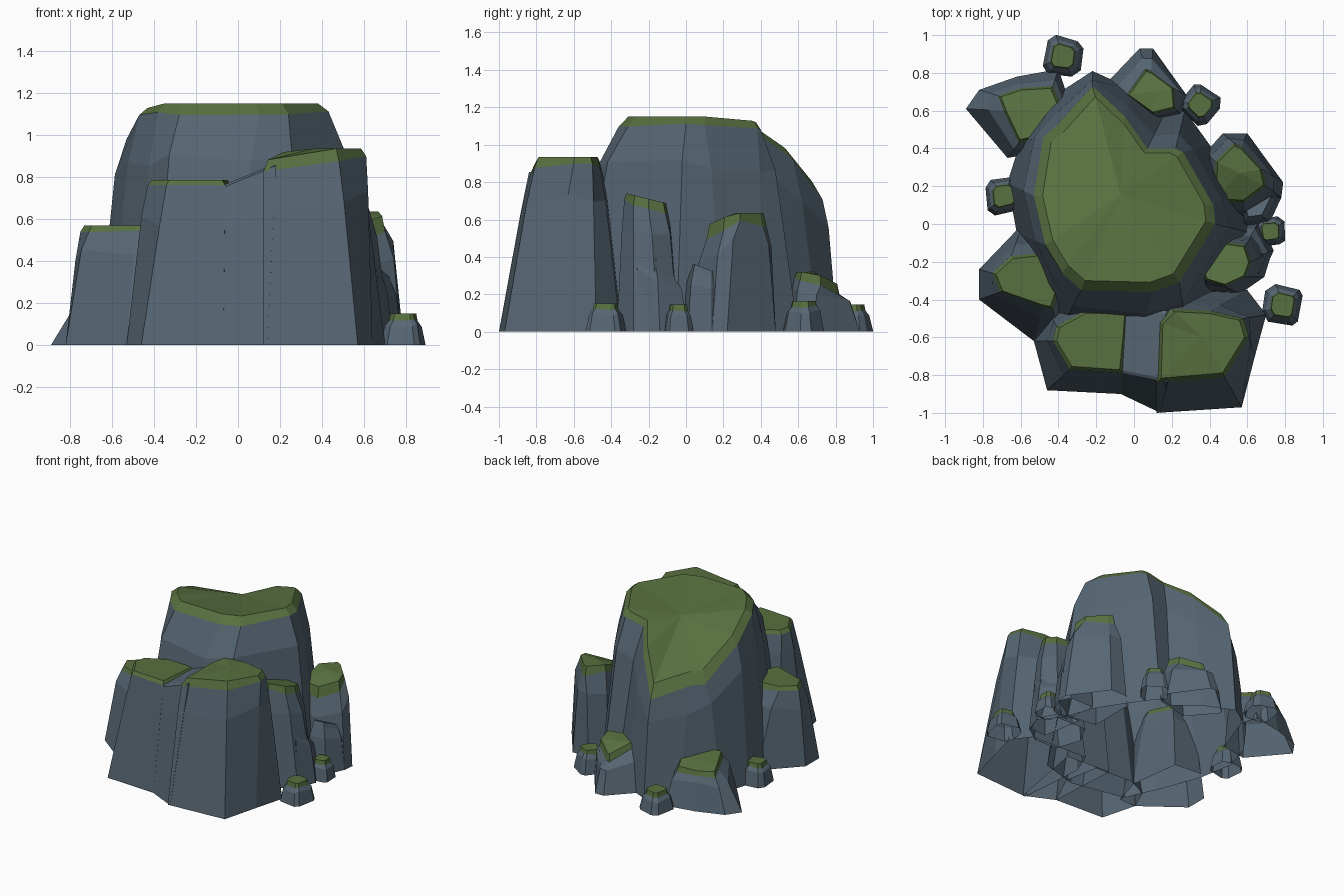
import bpy
import bmesh
import math
import random
from mathutils import Vector

random.seed(4)

default_cube = bpy.data.objects.get("Cube")
if default_cube:
    bpy.data.objects.remove(default_cube, do_unlink=True)


def make_material(name, colour):
    material = bpy.data.materials.new(name)
    material.use_nodes = True
    material.diffuse_color = (*colour, 1)
    shader = material.node_tree.nodes["Principled BSDF"]
    shader.inputs["Base Color"].default_value = (*colour, 1)
    shader.inputs["Roughness"].default_value = 0.9
    return material


STONE = make_material("slate stone", (0.093, 0.132, 0.17))
MOSS = make_material("moss green", (0.095, 0.16, 0.05))


def build_rock(name, corners, height, bulge=0.5, drop=0.045, mossy=True, dip=0):
    """Loft a faceted rock, open underneath; each corner is
    (base x, base y, moss x, moss y) in hundredths.
    height(x, y) gives the surface of the top, dip lowers its middle."""
    bases = [Vector(corner[:2]) / 100 for corner in corners]
    rims = [Vector(corner[2:]) / 100 for corner in corners]
    centre = sum(rims, Vector((0, 0))) / len(rims)
    mesh = bmesh.new()

    def ring(points, heights):
        return [mesh.verts.new((p.x, p.y, z)) for p, z in zip(points, heights)]

    rim_heights = [height(*p) - drop * random.uniform(0.7, 1.3) for p in rims]
    rings = [ring(bases, [0] * len(bases))]

    # Stone waist between the ground and the moss edge
    waist = [rim.lerp(base, bulge * random.uniform(0.92, 1.08))
             for rim, base in zip(rims, bases)]
    rings.append(ring(waist, [z * random.uniform(0.74, 0.84) for z in rim_heights]))
    rings.append(ring(rims, rim_heights))

    # Bevelled edge of the cap
    inset = [centre.lerp(p, 0.9) for p in rims]
    rings.append(ring(inset, [height(*p) for p in inset]))

    for level, (low, high) in enumerate(zip(rings, rings[1:])):
        for i in range(len(low)):
            j = (i + 1) % len(low)
            face = mesh.faces.new((low[i], low[j], high[j], high[i]))
            face.material_index = int(mossy and level > 1)

    # Crown facets meeting in the middle
    peak = mesh.verts.new((centre.x, centre.y, height(*centre) - dip))
    edge = rings[-1]
    for a, b in zip(edge, edge[1:] + edge[:1]):
        mesh.faces.new((a, b, peak)).material_index = int(mossy)

    bmesh.ops.recalc_face_normals(mesh, faces=mesh.faces)
    data = bpy.data.meshes.new(name)
    mesh.to_mesh(data)
    mesh.free()
    data.materials.append(STONE)
    data.materials.append(MOSS)
    rock = bpy.data.objects.new(name, data)
    bpy.context.scene.collection.objects.link(rock)


def build_pebble(name, x, y, radius, top, turn):
    """Small chamfered rock with a mossy tip; x, y and radius in hundredths."""
    corners = []
    for i in range(4):
        for chamfer in (-0.22, 0.22):
            angle = turn + math.tau * i / 4 + chamfer + random.uniform(-0.1, 0.1)
            reach = radius * random.uniform(0.93, 1.05)
            c, s = reach * math.cos(angle), reach * math.sin(angle)
            corners.append((x + c, y + s, x + c * 0.63, y + s * 0.63))
    build_rock(name, corners, lambda px, py: top, drop=0.03)


def main_cap(x, y):
    """Level at the front, curving down towards the back left."""
    return 1.15 - 0.65 * max(0, 0.9 * y - 0.6 * x) ** 2


# Tall central boulder
build_rock("main_boulder", [
    (-22, 81, -22, 73), (-42, 68, -41, 52), (-60, 44, -48, 46),
    (-67, 22, -53, 15), (-62, -5, -47, -11), (-50, -36, -38, -26),
    (-40, -58, -28, -35), (0, -66, 10, -36), (28, -58, 24, -31),
    (63, -5, 43, 0), (54, 20, 42, 10), (40, 42, 26, 38),
    (27, 60, 22, 40), (16, 58, 7, 40), (0, 71, -5, 57),
], main_cap, bulge=0.38, dip=0.05)

# Front pair and the bare stone saddle joining them
build_rock("front_right_boulder", [
    (12, -100, 12, -84), (57, -97, 48, -81), (64, -70, 61, -60),
    (70, -48, 58, -50), (60, -35, 40, -46), (15, -33, 20, -45),
    (8, -50, 13, -52),
], lambda x, y: min(0.935, 0.81 + 0.5 * x), bulge=0.28, drop=0.05)

build_rock("front_left_boulder", [
    (-46, -88, -34, -77), (-7, -90, -6, -79), (5, -65, -4, -60),
    (0, -40, -3, -46), (-30, -38, -26, -46), (-46, -46, -41, -54),
    (-53, -62, -43, -62),
], lambda x, y: 0.785, bulge=0.28, drop=0.03)

build_rock("front_saddle", [
    (-7, -90, -7, -79), (14, -100, 18, -84), (25, -40, 18, -46),
    (-10, -38, -6, -44),
], lambda x, y: 0.79 + 0.4 * x, bulge=0.28, drop=0.01, mossy=False)

# Boulders around the sides and back
build_rock("outer_left_boulder", [
    (-82, -40, -71, -36), (-82, -24, -75, -26), (-59, 0, -65, -17),
    (-38, -2, -47, -15), (-33, -40, -39, -33), (-40, -62, -43, -45),
    (-53, -62, -48, -44),
], lambda x, y: 0.57, bulge=0.35, drop=0.035)

build_rock("back_left_boulder", [
    (-89, 61, -69, 60), (-82, 71, -72, 68), (-62, 78, -60, 72),
    (-40, 82, -43, 73), (-36, 70, -39, 64), (-48, 38, -46, 46),
    (-67, 35, -61, 43),
], lambda x, y: 0.32 - 0.25 * max(0, y - 0.5), bulge=0.4, drop=0.04)

build_rock("back_boulder", [
    (3, 93, 6, 82), (10, 93, 9, 81), (28, 68, 21, 72),
    (25, 58, 22, 61), (0, 52, 10, 58), (-17, 72, -4, 68),
], lambda x, y: 0.32 - 0.5 * max(0, y - 0.68))

build_rock("right_back_boulder", [
    (47, 48, 53, 43), (60, 48, 57, 41), (79, 22, 68, 29),
    (78, 14, 70, 20), (60, 2, 58, 11), (38, 5, 42, 12),
    (38, 38, 43, 33),
], lambda x, y: min(0.635, 0.51 + 0.5 * y), drop=0.055)

build_rock("right_front_boulder", [
    (38, -36, 38, -30), (56, -37, 48, -33), (69, -28, 59, -28),
    (73, -15, 62, -20), (64, -4, 59, -11), (40, -4, 45, -9),
    (32, -18, 33, -22),
], lambda x, y: 0.66 - 0.25 * y, bulge=0.35)

# Low bare ledges at the foot of the right side
build_rock("right_ledge", [
    (58, -2, 60, 3), (72, 1, 68, 4), (78, 14, 73, 14),
    (74, 22, 70, 20), (55, 22, 55, 20),
], lambda x, y: 0.38 - 0.4 * y, mossy=False, drop=0.03)

build_rock("right_lower_ledge", [
    (55, -28, 56, -26), (68, -27, 64, -25), (74, -14, 68, -16),
    (66, 1, 62, -6), (50, 2, 50, -6),
], lambda x, y: 0.28 - 0.7 * y, mossy=False, drop=0.04)

# Loose stones scattered round the cluster
for label, *place in (
    ("front_right", 79, -43, 12, 0.15, 0.6),
    ("right", 72, -4, 9, 0.145, 0.9),
    ("back_right", 35, 63, 11, 0.165, 0.1),
    ("back", -38, 89, 12, 0.145, 0.6),
    ("left", -69, 15, 11, 0.16, 0.9),
):
    build_pebble(label + "_loose_stone", *place)
